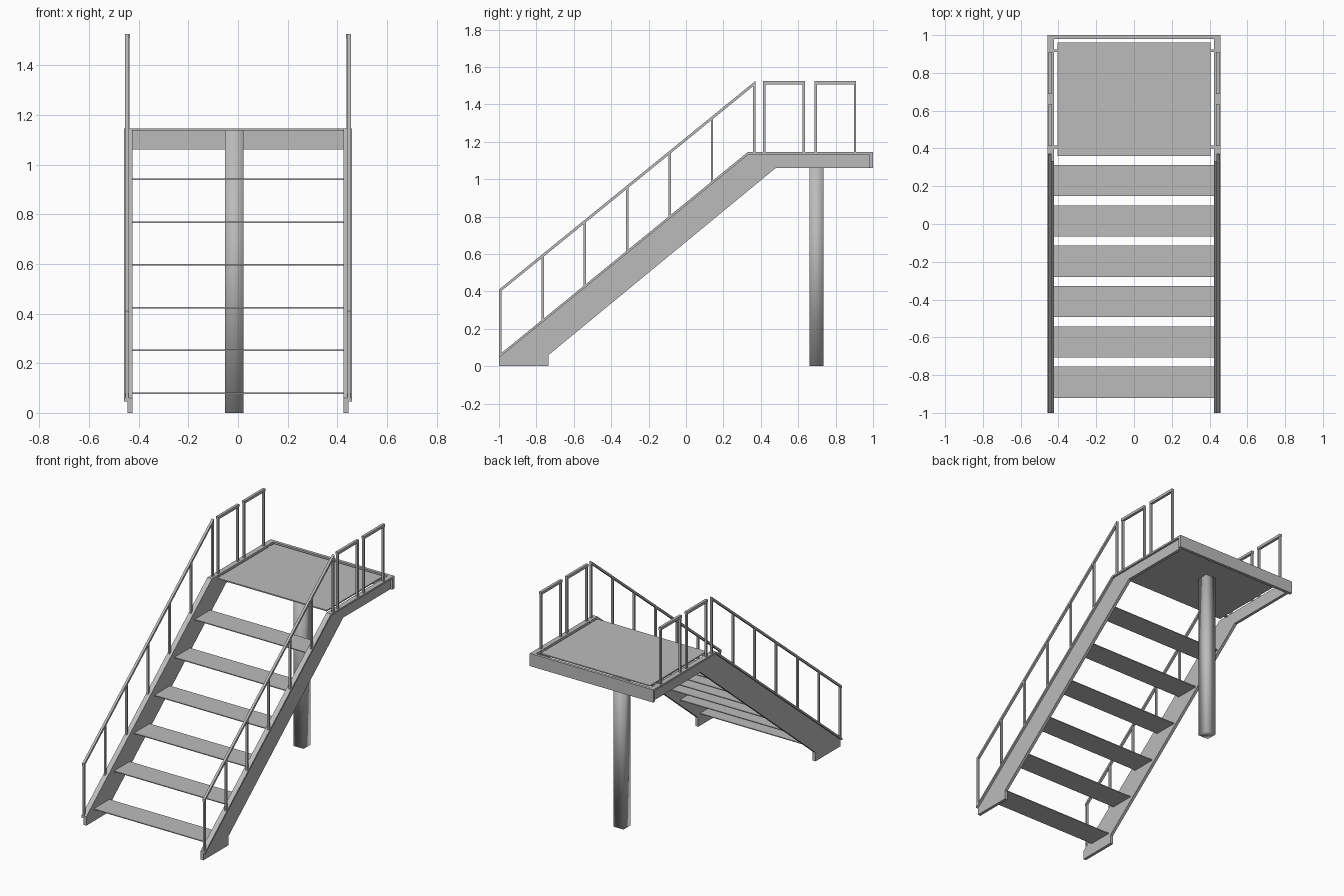
import bpy
import bmesh

cube = bpy.data.objects.get("Cube")
if cube:
    bpy.data.objects.remove(cube, do_unlink=True)

steel = bpy.data.materials.new("grey_steel")
steel.use_nodes = True
GREY = (0.5, 0.5, 0.5, 1)
steel.diffuse_color = GREY
steel.node_tree.nodes["Principled BSDF"].inputs["Base Color"].default_value = GREY


def prism(name, profile, x0, x1):
    """Extrude a (y, z) outline from x0 to x1."""
    bm = bmesh.new()
    face = bm.faces.new([bm.verts.new((x0, y, z)) for y, z in profile])
    new = bmesh.ops.extrude_face_region(bm, geom=[face])["geom"]
    verts = [v for v in new if isinstance(v, bmesh.types.BMVert)]
    bmesh.ops.translate(bm, verts=verts, vec=(x1 - x0, 0, 0))
    bmesh.ops.recalc_face_normals(bm, faces=bm.faces)
    mesh = bpy.data.meshes.new(name)
    bm.to_mesh(mesh)
    bm.free()
    mesh.materials.append(steel)
    obj = bpy.data.objects.new(name, mesh)
    bpy.context.collection.objects.link(obj)
    return obj


def box(name, x0, x1, y0, y1, z0, z1):
    return prism(name, [(y0, z0), (y1, z0), (y1, z1), (y0, z1)], x0, x1)


FOOT, DECK, BEND = 0.06, 1.145, 0.33
SLOPE = (DECK - FOOT) / (BEND + 1)
BAR = 0.013

stringer = [(-1, 0), (-0.735, 0), (-0.735, FOOT), (0.48, 1.06),
            (1, 1.06), (1, DECK), (BEND, DECK), (-1, FOOT)]
lip = [(-1, FOOT), (BEND, DECK), (1, DECK),
       (1, DECK - 0.012), (BEND + 0.005, DECK - 0.012), (-1, FOOT - 0.015)]
stair_rail = [(-1, 0.41), (0.371, 1.525), (0.371, 1.507), (-1, 0.392)]

for side, s in (("left", 1), ("right", -1)):
    # Side beam with an outward lip that carries the railing
    prism(side + "_stringer", stringer, s * 0.424, s * 0.444)
    prism(side + "_stringer_lip", lip, s * 0.443, s * 0.458)

    # Sloping stair railing
    prism(side + "_stair_rail", stair_rail, s * 0.438, s * 0.454)
    for i in range(7):
        y = -0.9935 + i * 0.2265
        base = min(DECK, FOOT + SLOPE * (y + 1)) - 0.008
        top = 0.40 + (y + 1) * 0.813
        box(f"{side}_stair_post_{i + 1}", s * 0.44, s * 0.453,
            y - BAR / 2, y + BAR / 2, base, top)

    # Two separate railing hoops on the landing
    for n, (y0, y1) in enumerate(((0.413, 0.635), (0.688, 0.91)), 1):
        box(f"{side}_landing_rail_{n}", s * 0.434, s * 0.452,
            y0, y1, 1.507, 1.525)
        for end, y in (("front", y0), ("back", y1 - BAR)):
            box(f"{side}_landing_post_{n}_{end}", s * 0.436, s * 0.45,
                y, y + BAR, DECK - 0.005, 1.51)

    # Small tabs joining deck and side beam
    for end, y in (("front", 0.40), ("back", 0.91)):
        box(f"{side}_deck_tab_{end}", s * 0.40, s * 0.426,
            y, y + 0.015, DECK - 0.008, DECK - 0.001)

# Landing deck and rear beam
box("landing_deck", -0.405, 0.405, 0.36, 0.96, DECK - 0.008, DECK)
box("rear_beam", -0.458, 0.458, 0.98, 1, 1.06, DECK)

# Thin open treads
for i in range(6):
    y, z = -0.92 + i * 0.2135, 0.08 + i * 0.172
    box(f"tread_{i + 1}", -0.426, 0.426, y, y + 0.165, z - 0.003, z + 0.003)

# Square support column
column = box("support_column", -0.052, 0.023, 0.66, 0.735, 0, DECK - 0.005)
column.data.shade_smooth()
